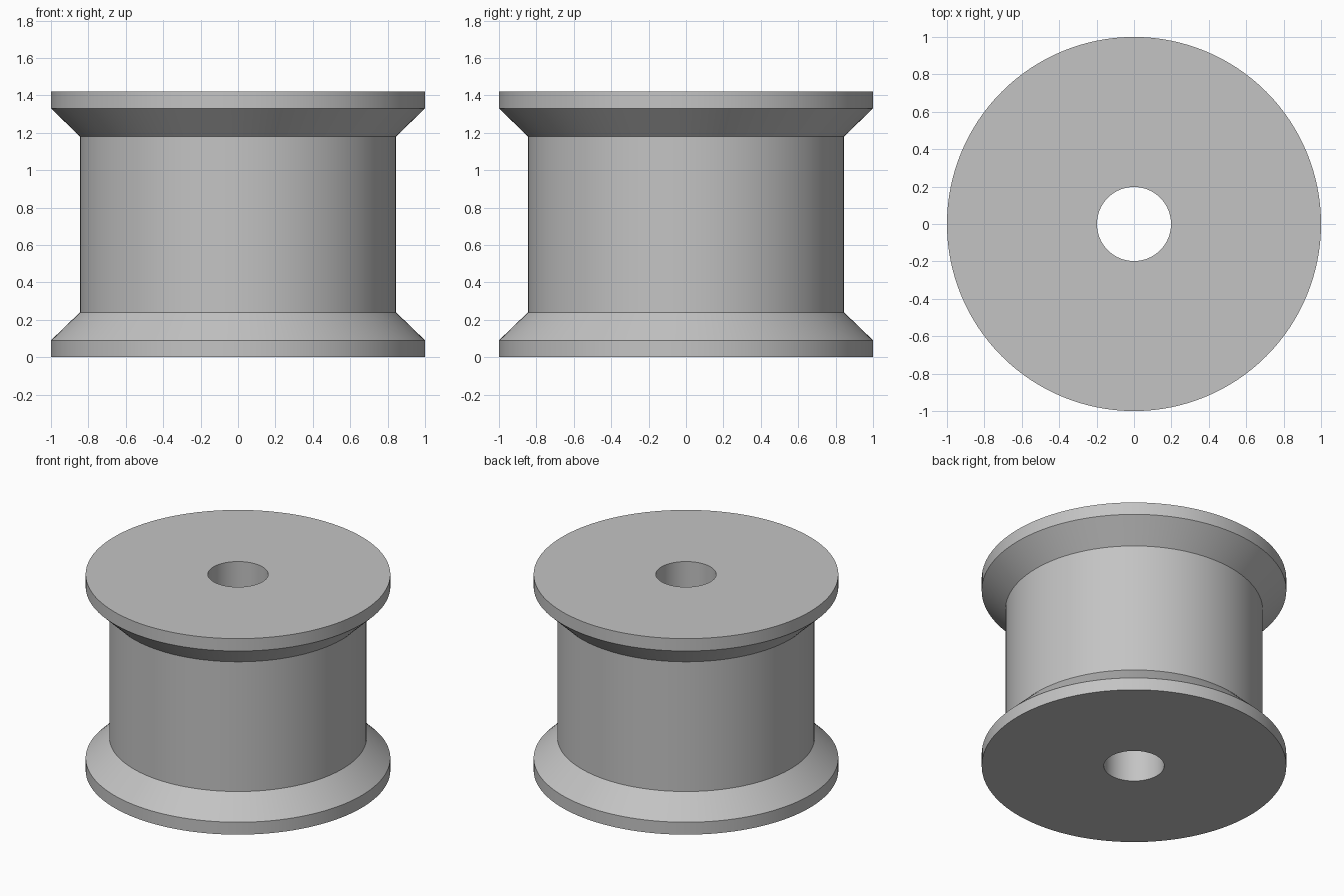
import bpy
import bmesh
import math

SEGMENTS = 128
HEIGHT, OUTER, CORE, BORE = 1.42, 1.0, 0.845, 0.198
LIP, FLARE = 0.09, 0.24

cube = bpy.data.objects.get("Cube")
if cube:
    bpy.data.objects.remove(cube, do_unlink=True)

# Plain grey for the whole part
grey = bpy.data.materials.new("plain grey")
grey.use_nodes = True
colour = (0.55, 0.55, 0.55, 1)
grey.diffuse_color = colour
grey.node_tree.nodes["Principled BSDF"].inputs["Base Color"].default_value = colour

# Half profile from bore to core, mirrored about mid height
lower = [(BORE, 0), (OUTER, 0), (OUTER, LIP), (CORE, FLARE)]
upper = [(r, HEIGHT - z) for r, z in reversed(lower)]
profile = lower + upper

# Revolve the closed profile into a flanged spool with a through bore
bm = bmesh.new()
verts = [bm.verts.new((r, 0, z)) for r, z in profile]
edges = [bm.edges.new((v, verts[(i + 1) % len(verts)])) for i, v in enumerate(verts)]
bmesh.ops.spin(bm, geom=verts + edges, cent=(0, 0, 0), axis=(0, 0, 1),
               angle=math.tau, steps=SEGMENTS, use_duplicate=False)
bmesh.ops.remove_doubles(bm, verts=bm.verts, dist=0.0001)
bmesh.ops.recalc_face_normals(bm, faces=bm.faces)

mesh = bpy.data.meshes.new("flanged_spool")
bm.to_mesh(mesh)
bm.free()
mesh.materials.append(grey)
spool = bpy.data.objects.new("flanged_spool", mesh)
bpy.context.collection.objects.link(spool)

# Smooth round walls with crisp rims
bpy.ops.object.select_all(action="DESELECT")
spool.select_set(True)
bpy.context.view_layer.objects.active = spool
bpy.ops.object.shade_smooth_by_angle(angle=math.radians(30))
